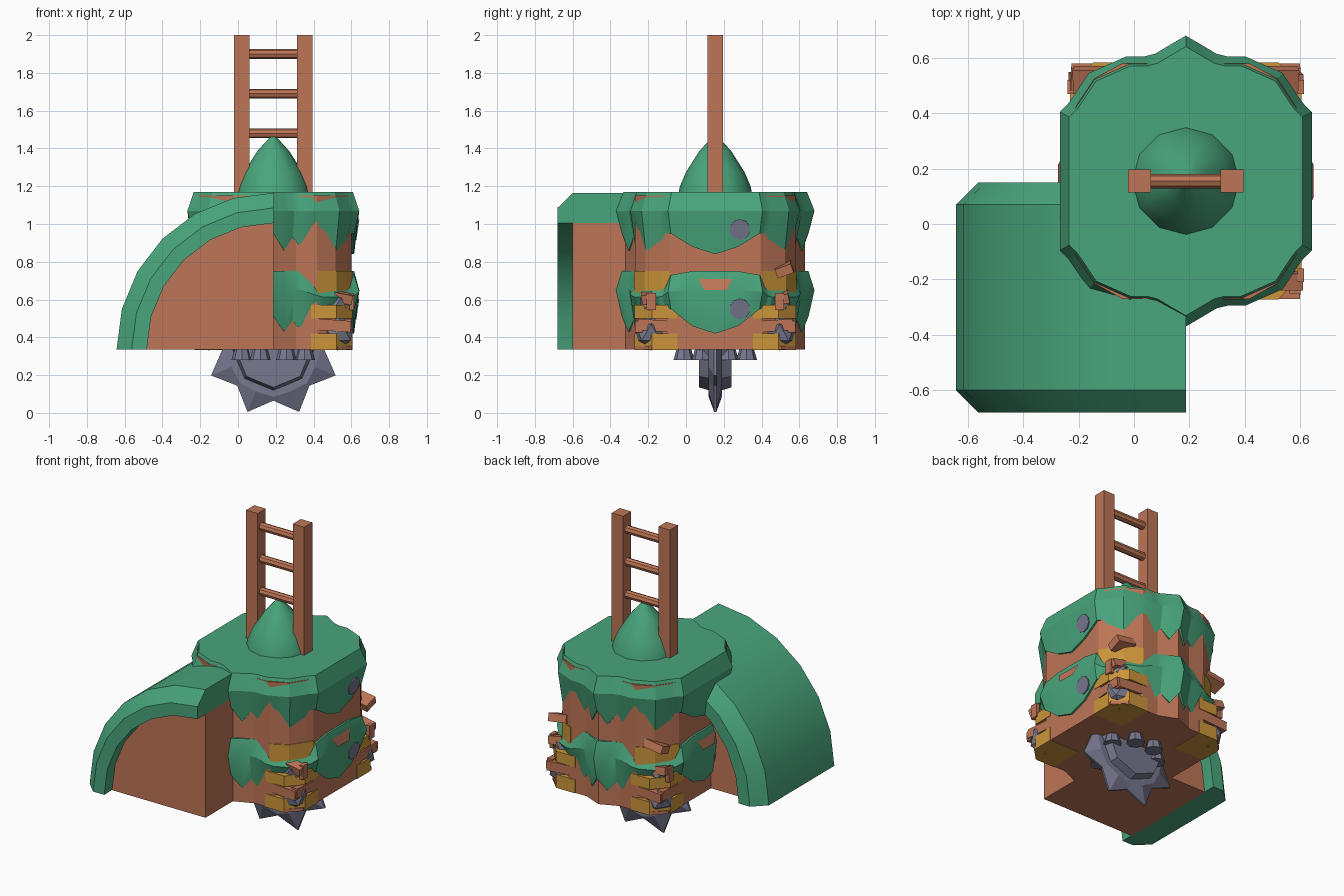
import bpy, bmesh, math
from mathutils import Vector, Matrix

cube = bpy.data.objects.get("Cube")
if cube:
    bpy.data.objects.remove(cube)

CX, CY = 0.187, 0.155      # tower axis
BASE, TOP = 0.335, 1.17    # tower floor and roof height


def material(name, rgb):
    m = bpy.data.materials.new(name)
    m.use_nodes = True
    m.diffuse_color = (*rgb, 1)
    m.node_tree.nodes["Principled BSDF"].inputs["Base Color"].default_value = (*rgb, 1)
    return m


GREEN = material("moss green", (0.066, 0.376, 0.2))
CLAY = material("clay brown", (0.515, 0.18, 0.095))
GOLD = material("gold brick", (0.6, 0.3, 0.042))
STEEL = material("steel grey", (0.185, 0.19, 0.275))


def finish(name, bm, mat, smooth=None):
    bmesh.ops.recalc_face_normals(bm, faces=bm.faces)
    me = bpy.data.meshes.new(name)
    bm.to_mesh(me)
    bm.free()
    me.materials.append(mat)
    ob = bpy.data.objects.new(name, me)
    bpy.context.collection.objects.link(ob)
    if smooth:
        bpy.ops.object.select_all(action='DESELECT')
        ob.select_set(True)
        bpy.context.view_layer.objects.active = ob
        bpy.ops.object.shade_smooth_by_angle(angle=math.radians(smooth))
    return ob


def loft(name, rings, mat, cap_start=True, cap_end=True, smooth=None):
    """Skin closed rings of points in order."""
    bm = bmesh.new()
    vs = [[bm.verts.new(p) for p in r] for r in rings]
    n = len(rings[0])
    for a, b in zip(vs, vs[1:]):
        for i in range(n):
            j = (i + 1) % n
            bm.faces.new((a[i], a[j], b[j], b[i]))
    if cap_start:
        bm.faces.new(vs[0])
    if cap_end:
        bm.faces.new(vs[-1])
    return finish(name, bm, mat, smooth)


def prism(name, pts, z0, z1, mat):
    return loft(name, [[(CX + x, CY + y, z) for x, y in pts] for z in (z0, z1)], mat)


def box(name, loc, size, mat, rot=(0, 0, 0)):
    bm = bmesh.new()
    bmesh.ops.create_cube(bm, size=1)
    bm.transform(Matrix.Diagonal((*size, 1)))
    for axis, angle in zip("XYZ", rot):
        bm.transform(Matrix.Rotation(angle, 4, axis))
    bm.transform(Matrix.Translation(loc))
    return finish(name, bm, mat)


def cylinder(name, loc, r1, r2, depth, sides, mat, axis=None):
    bm = bmesh.new()
    bmesh.ops.create_cone(bm, cap_ends=True, segments=sides, radius1=r1, radius2=r2, depth=depth)
    if axis:
        bm.transform(Vector(axis).to_track_quat('Z', 'Y').to_matrix().to_4x4())
    bm.transform(Matrix.Translation(loc))
    return finish(name, bm, mat)


def mirrored(quarter):
    """Turn a quarter outline (from +y axis to +x axis) into a full loop."""
    half = quarter + [(p[0], -p[1], *p[2:]) for p in quarter[::-1] if p[1] > 0]
    return half + [(-p[0], *p[1:]) for p in half[::-1] if p[0] > 0]


# Tower body with pointed front and back and cut corners
chamfer = [(0.23, 0.425), (0.33, 0.37), (0.39, 0.28), (0.415, 0.24)]
prism("tower_body", mirrored([(0, 0.475), (0.12, 0.425)] + chamfer), BASE, TOP - 0.02, CLAY)
prism("tower_floor", mirrored([(0, 0.475), (0.12, 0.425), (0.34, 0.425), (0.415, 0.35)]),
      BASE, BASE + 0.02, CLAY)

# Dripping moss: x, y, upper drop, lower start, lower drop
drips = mirrored([
    (0, 0.525, 0.22, 0, 0.24), (0.06, 0.49, 0.31, 0, 0.32), (0.11, 0.46, 0.24, 0, 0.26),
    (0.15, 0.45, 0.29, 0, 0.31), (0.215, 0.45, 0.19, 0.06, 0.18), (0.26, 0.43, 0.25, 0.09, 0.24),
    (0.35, 0.39, 0.33, 0.09, 0.18), (0.41, 0.30, 0.27, 0.09, 0.24), (0.425, 0.28, 0.22, 0.08, 0.19),
    (0.455, 0.25, 0.22, 0.02, 0.2), (0.455, 0.13, 0.29, 0, 0.29), (0.455, 0, 0.33, 0, 0.33)])


def drip_ring(scale, height):
    return [(CX + p[0] * scale, CY + p[1] * scale, height(p)) for p in drips]


loft("moss_cap", [drip_ring(0.925, lambda p: TOP), drip_ring(1, lambda p: TOP - 0.1),
                  drip_ring(0.94, lambda p: TOP - p[2]), drip_ring(0.89, lambda p: TOP - p[2])],
     GREEN, cap_end=False, smooth=25)
LOW = 0.75
loft("moss_skirt", [drip_ring(0.89, lambda p: LOW - p[3]), drip_ring(0.94, lambda p: LOW - p[3]),
                    drip_ring(1, lambda p: LOW - 0.1 - p[3] * 0.4),
                    drip_ring(0.94, lambda p: LOW - p[4]), drip_ring(0.89, lambda p: LOW - p[4])],
     GREEN, cap_start=False, cap_end=False, smooth=25)

# Side windows and stone patches on the moss
for s in (1, -1):
    bm = bmesh.new()
    win = [(0.444, -0.09, 0.71), (0.444, 0.09, 0.71), (0.461, 0.06, 0.65), (0.461, -0.06, 0.65)]
    bm.faces.new([bm.verts.new((CX + s * x, CY + y, z)) for x, y, z in win])
    finish("side_window", bm, CLAY)
    for z in (TOP - 0.2, LOW - 0.2):
        cylinder("stone_patch", (CX + s * 0.443, CY + s * 0.13, z), 0.055, 0.055, 0.009, 10,
                 STEEL, (s, 0, -0.15))

# Corner masonry: gold bricks, stones and loose planks (the fourth corner lies inside the arch)
for sx, sy in ((1, 1), (1, -1), (-1, 1)):
    def at(x, y, z):
        return (CX + sx * x, CY + sy * y, z)

    wide = [(0.2, 0.428), (0.335, 0.428), (0.418, 0.335), (0.418, 0.2), (0.2, 0.2)]
    slim = [(x * 1.01, y * 1.01) for x, y in chamfer] + [(0.2, 0.2)]
    for name, pts, z0, z1 in (("gold_base_brick", wide, BASE - 0.002, 0.42),
                              ("gold_middle_brick", wide, 0.5, 0.57),
                              ("gold_top_brick", slim, 0.62, LOW)):
        prism(name, [(sx * x, sy * y) for x, y in pts], z0, z1, GOLD)
    for name, r, z in (("corner_stone", 0.095, 0.425), ("small_stone", 0.065, 0.58)):
        bm = bmesh.new()
        bmesh.ops.create_icosphere(bm, subdivisions=1, radius=r)
        bm.transform(Matrix.Translation(at(0.34, 0.34, z)))
        finish(name, bm, STEEL)
    box("long_plank", at(0.285, 0.405, 0.465), (0.25, 0.04, 0.06), CLAY, (0, 0.07 * sx, 0))
    box("cross_plank", at(0.395, 0.29, 0.46), (0.04, 0.24, 0.06), CLAY, (0.07 * sy, 0, 0))
    box("upright_chip", at(0.415, 0.34, 0.59), (0.025, 0.05, 0.09), CLAY)
    box("leaning_plank", at(0.37, 0.36, 0.61), (0.1, 0.06, 0.05), CLAY, (0.2, 0.2, 0))
    if sy > 0:
        box("loose_plank", at(0.34, 0.365, 0.76), (0.13, 0.09, 0.05), CLAY, (0.35, 0.15 * sx, 0))

# Quarter-round arched annex with a chamfered rim
R, Y0, Y1 = 0.83, -0.68, 0.15
STEPS = 6


def arc(radius, y):
    a = [math.radians(90 + 90 * i / STEPS) for i in range(STEPS + 1)]
    return [(CX + radius * math.cos(t), y, BASE + radius * math.sin(t)) for t in a]


bm = bmesh.new()
shell = [(0.67, Y0 + 0.09), (0.67, Y0), (0.75, Y0), (R, Y0 + 0.08),
         (R, Y1 - 0.08), (0.75, Y1), (0.67, Y1), (0.67, Y1 - 0.09)]
strips = [[bm.verts.new(p) for p in arc(r, y)] for r, y in shell]
for a, b in zip(strips, strips[1:] + strips[:1]):
    for i in range(STEPS):
        bm.faces.new((a[i], a[i + 1], b[i + 1], b[i]))
for end in (0, -1):
    bm.faces.new([s[end] for s in strips])
finish("arch_roof", bm, GREEN, smooth=20)
loft("arch_wall", [[(CX, y, BASE)] + arc(0.675, y) for y in (Y0 + 0.08, Y1 - 0.08)], CLAY)

# Curved spire
spire = [(0.195, TOP - 0.01), (0.187, 1.2), (0.155, 1.275), (0.085, 1.385), (0.004, 1.475)]
loft("spire", [[(CX + r * math.cos(math.tau * i / 12), CY + r * math.sin(math.tau * i / 12), z)
                for i in range(12)] for r, z in spire], GREEN, smooth=40)

# Ladder
for s in (1, -1):
    box("ladder_rail", (CX + s * 0.167, CY, 1.5), (0.082, 0.082, 1), CLAY)
for i in range(4):
    cylinder("ladder_rung", (CX, CY, 1.9 - 0.21 * i), 0.026, 0.026, 0.27, 8, CLAY, (1, 0, 0))


# Toothed wheel under the floor
def wheel_ring(tip, valley, y):
    pts = []
    for i in range(16):
        r, t = (tip if i % 2 else valley), math.tau * i / 16
        pts.append((CX + r * math.cos(t), CY + y, BASE + r * math.sin(t)))
    return pts


wheel = [(0.15, 0.16, 0.085), (0.185, 0.2, 0.085), (0.2, 0.215, 0.035),
         (0.24, 0.25, 0.035), (0.357, 0.27, 0.006)]
loft("toothed_wheel", [wheel_ring(t, v, -y) for t, v, y in wheel]
     + [wheel_ring(t, v, y) for t, v, y in wheel[::-1]], STEEL)

# Ring of bolts around the wheel
for i in range(8):
    t = math.tau * (i + 0.5) / 8
    cylinder("floor_bolt", (CX + 0.18 * math.cos(t), CY + 0.18 * math.sin(t), BASE - 0.02),
             0.055, 0.035, 0.07, 8, STEEL)
